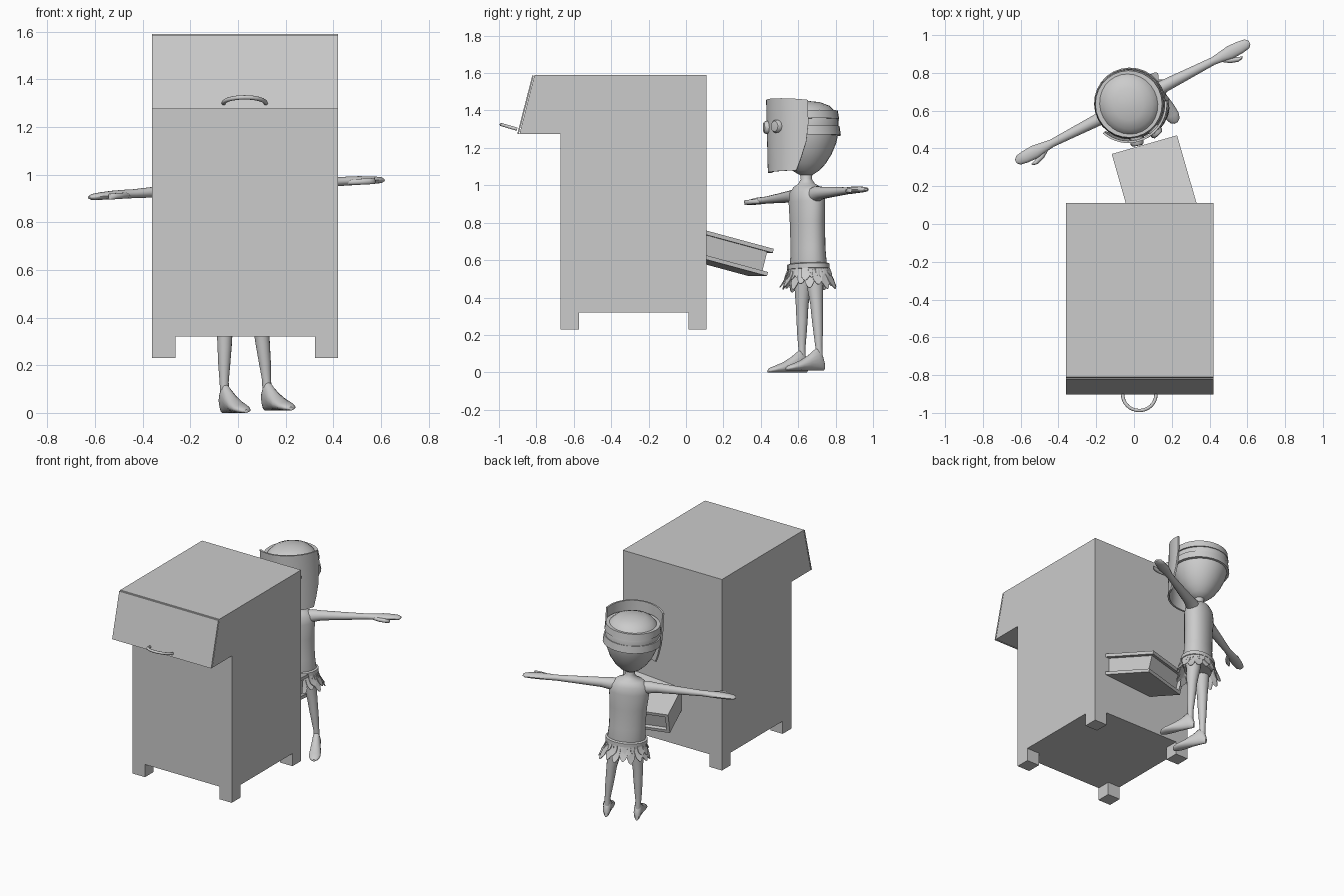
import bpy, bmesh, math, random
from mathutils import Matrix, Vector

if "Cube" in bpy.data.objects:
    bpy.data.objects.remove(bpy.data.objects["Cube"])

random.seed(4)
grey = bpy.data.materials.new("plain grey")
grey.diffuse_color = (0.6, 0.6, 0.6, 1)
grey.use_nodes = True
grey.node_tree.nodes["Principled BSDF"].inputs["Base Color"].default_value = grey.diffuse_color


def finish(bm, name, matrix=Matrix(), smooth=False, angle=40):
    bmesh.ops.recalc_face_normals(bm, faces=bm.faces)
    bm.transform(matrix)
    me = bpy.data.meshes.new(name)
    bm.to_mesh(me)
    bm.free()
    me.materials.append(grey)
    ob = bpy.data.objects.new(name, me)
    bpy.context.collection.objects.link(ob)
    if smooth:
        bpy.ops.object.select_all(action='DESELECT')
        ob.select_set(True)
        bpy.context.view_layer.objects.active = ob
        bpy.ops.object.shade_smooth_by_angle(angle=math.radians(angle))
    return ob


def box(name, lo, hi, matrix=Matrix()):
    lo, hi = Vector(lo), Vector(hi)
    bm = bmesh.new()
    bmesh.ops.create_cube(bm, size=1)
    s = hi - lo
    bm.transform(Matrix.Translation((lo + hi) / 2) @ Matrix.Diagonal((s.x, s.y, s.z, 1)))
    return finish(bm, name, matrix)


def prism(name, profile, x0, x1):
    """Extrude a (y, z) profile along x."""
    bm = bmesh.new()
    f = bm.faces.new([bm.verts.new((x0, y, z)) for y, z in profile])
    new = bmesh.ops.extrude_face_region(bm, geom=[f])["geom"]
    bmesh.ops.translate(bm, vec=(x1 - x0, 0, 0), verts=[v for v in new if isinstance(v, bmesh.types.BMVert)])
    return finish(bm, name)


def loft(name, rings, matrix, n=20):
    """Skin elliptical rings, each (centre, half axis u, half axis v)."""
    bm = bmesh.new()
    loops = []
    for c, u, v in rings:
        c, u, v = Vector(c), Vector(u), Vector(v)
        loops.append([bm.verts.new(c + u * math.cos(a) + v * math.sin(a))
                      for a in (2 * math.pi * i / n for i in range(n))])
    for a, b in zip(loops, loops[1:]):
        for i in range(n):
            j = (i + 1) % n
            bm.faces.new((a[i], a[j], b[j], b[i]))
    bm.faces.new(loops[0])
    bm.faces.new(loops[-1])
    return finish(bm, name, matrix, True)


def upright(rows, cx=0, cy=0):
    """Rings for a vertical loft from (z, rx, ry) rows."""
    return [((cx, cy, z), (rx, 0, 0), (0, ry, 0)) for z, rx, ry in rows]


# Cabinet with overhanging top
X0, X1 = -0.36, 0.42
prism("cabinet_body", [(-.67, .32), (.11, .32), (.11, 1.59), (-.81, 1.59), (-.89, 1.275), (-.67, 1.275)], X0, X1)
prism("cabinet_door", [(-.902, 1.275), (-.822, 1.586), (-.814, 1.586), (-.894, 1.275)], X0, X1)
for x in (X0, X1 - .097):
    for y in (-.67, .013):
        box("cabinet_foot", (x, y, .23), (x + .097, y + .097, .32))

# Handle: bent tube tilted upwards
rings = []
for i in range(17):
    t = math.pi * i / 16
    out = Vector((0, -.96, .28))
    radial = Vector((math.cos(t), 0, 0)) + out * math.sin(t)
    rings.append((Vector((.028, -.903, 1.3)) + radial * .088, radial * .009, Vector((0, .28, .96)) * .009))
loft("door_handle", rings, Matrix(), 10)

# Book sticking out of the cabinet back
B = (Matrix.Translation((.055, .42, .66)) @ Matrix.Rotation(math.radians(16), 4, 'Z')
     @ Matrix.Rotation(math.radians(-14.6), 4, 'X'))
box("book_top_cover", (-.18, -.48, -.022), (.18, 0, 0), B)
box("book_bottom_cover", (-.18, -.48, -.15), (.18, 0, -.128), B)
box("book_spine", (-.18, -.48, -.128), (-.158, 0, -.022), B)
box("book_pages", (-.158, -.455, -.128), (.155, -.025, -.022), B)

# Figure frame: turned and slightly rolled
F = (Matrix.Translation((.037, .668, .004)) @ Matrix.Rotation(math.radians(27), 4, 'Z')
     @ Matrix.Rotation(math.radians(-3), 4, 'Y'))

loft("torso", upright([(.50, .11, .085), (.56, .125, .092), (.66, .118, .086), (.80, .122, .086),
                       (.91, .132, .088), (.96, .122, .082), (.99, .085, .065), (1.005, .045, .045),
                       (1.03, .03, .03), (1.08, .035, .035)]), F, 24)
loft("head", upright([(1.05, .03, .03), (1.075, .07, .07), (1.11, .105, .105), (1.16, .138, .138),
                      (1.22, .163, .165), (1.28, .175, .18), (1.34, .175, .182), (1.385, .16, .168),
                      (1.42, .125, .135), (1.44, .08, .085), (1.448, .02, .02)]), F, 28)

# Straps holding the mask
for z, h, r in ((1.285, .05, .19), (1.37, .045, .183)):
    loft("mask_strap", upright([(z - h / 2, r - .02, r - .02), (z - h / 2, r, r),
                                (z + h / 2, r - .006, r - .006), (z + h / 2, r - .025, r - .025)]), F, 28)

# Mask: curved plate in front of the face
bm = bmesh.new()
rows = []
N = 20
for z, half in ((1.07, 48), (1.13, 55), (1.22, 64), (1.32, 68), (1.445, 68)):
    row = []
    for i in range(N + 1):
        k = 2 * i / N - 1
        a = math.radians(half) * k
        top = .016 * (1 - k * k) if z > 1.4 else 0
        row.append(bm.verts.new((.205 * math.sin(a), -.205 * math.cos(a), z + top)))
    rows.append(row)
for a, b in zip(rows, rows[1:]):
    for i in range(N):
        bm.faces.new((a[i], a[i + 1], b[i + 1], b[i]))
bmesh.ops.recalc_face_normals(bm, faces=bm.faces)
bmesh.ops.solidify(bm, geom=bm.faces[:], thickness=.012)
finish(bm, "mask", F, True)

for s in (-1, 1):
    # Round eyes on the mask
    a = math.radians(16 * s)
    d, side = Vector((math.sin(a), -math.cos(a), 0)), Vector((math.cos(a), math.sin(a), 0))
    loft("mask_eye", [(d * r + Vector((0, 0, 1.31)), side * w, Vector((0, 0, w)))
                      for r, w in ((.18, .035), (.215, .035), (.225, .028), (.227, .015))], F, 14)
    # Arm and flat hand
    loft("arm", [((s * x, 0, z), (0, ry, 0), (0, 0, rz)) for x, z, ry, rz in (
        (.06, .935, .045, .045), (.12, .945, .042, .042), (.18, .947, .034, .033), (.32, .945, .028, .026),
        (.48, .943, .021, .019), (.53, .943, .028, .019), (.58, .943, .036, .018), (.64, .941, .033, .016),
        (.68, .939, .026, .013), (.695, .938, .01, .006))], F, 14)
    loft("thumb", [((s * x, y, .938), (s * .005, r, 0), (0, 0, .013)) for x, y, r in (
        (.52, -.012, .012), (.56, -.038, .013), (.60, -.052, .012), (.625, -.055, .005))], F, 10)
    # Leg
    loft("leg", [((s * x, 0, z), (r, 0, 0), (0, r, 0)) for x, z, r in (
        (.066, .56, .052), (.072, .46, .045), (.085, .36, .034), (.09, .28, .03), (.096, .2, .025),
        (.1, .13, .019), (.1, .06, .02))], F, 16)
    # Wedge-shaped foot
    loft("foot", [((s * x, -y, h / 2 + .001), (w, 0, 0), (0, 0, h / 2)) for x, y, w, h in (
        (.1, -.028, .012, .05), (.1, -.012, .024, .1), (.1, .015, .027, .12), (.101, .06, .031, .085),
        (.103, .11, .037, .055), (.105, .16, .038, .036), (.106, .19, .028, .025), (.106, .203, .01, .014))], F, 16)

# Leaf skirt: two rings of drooping leaves on a waistband
loft("waistband", upright([(.545, .128, .097), (.55, .137, .107), (.575, .137, .107), (.58, .12, .09)]), F, 24)
bm = bmesh.new()
for layer, (z0, length, flare) in enumerate(((.565, .075, .025), (.555, .11, .045))):
    count = 18
    for i in range(count):
        a = 2 * math.pi * (i + layer * .5) / count
        L, fl = length * random.uniform(.8, 1.1), flare * random.uniform(.6, 1.4)
        pairs = []
        for t, w in ((0, .016), (.35, .026), (.7, .025), (.92, .013), (1, .004)):
            rad = fl * t ** 1.4
            c = Vector(((.127 + rad) * math.cos(a), (.1 + rad) * math.sin(a), z0 - L * t))
            tan = Vector((-math.sin(a), math.cos(a), 0)) * w
            pairs.append((bm.verts.new(c - tan), bm.verts.new(c + tan)))
        for p, q in zip(pairs, pairs[1:]):
            bm.faces.new((p[0], p[1], q[1], q[0]))
bmesh.ops.recalc_face_normals(bm, faces=bm.faces)
bmesh.ops.solidify(bm, geom=bm.faces[:], thickness=.005)
finish(bm, "leaf_skirt", F, True)
